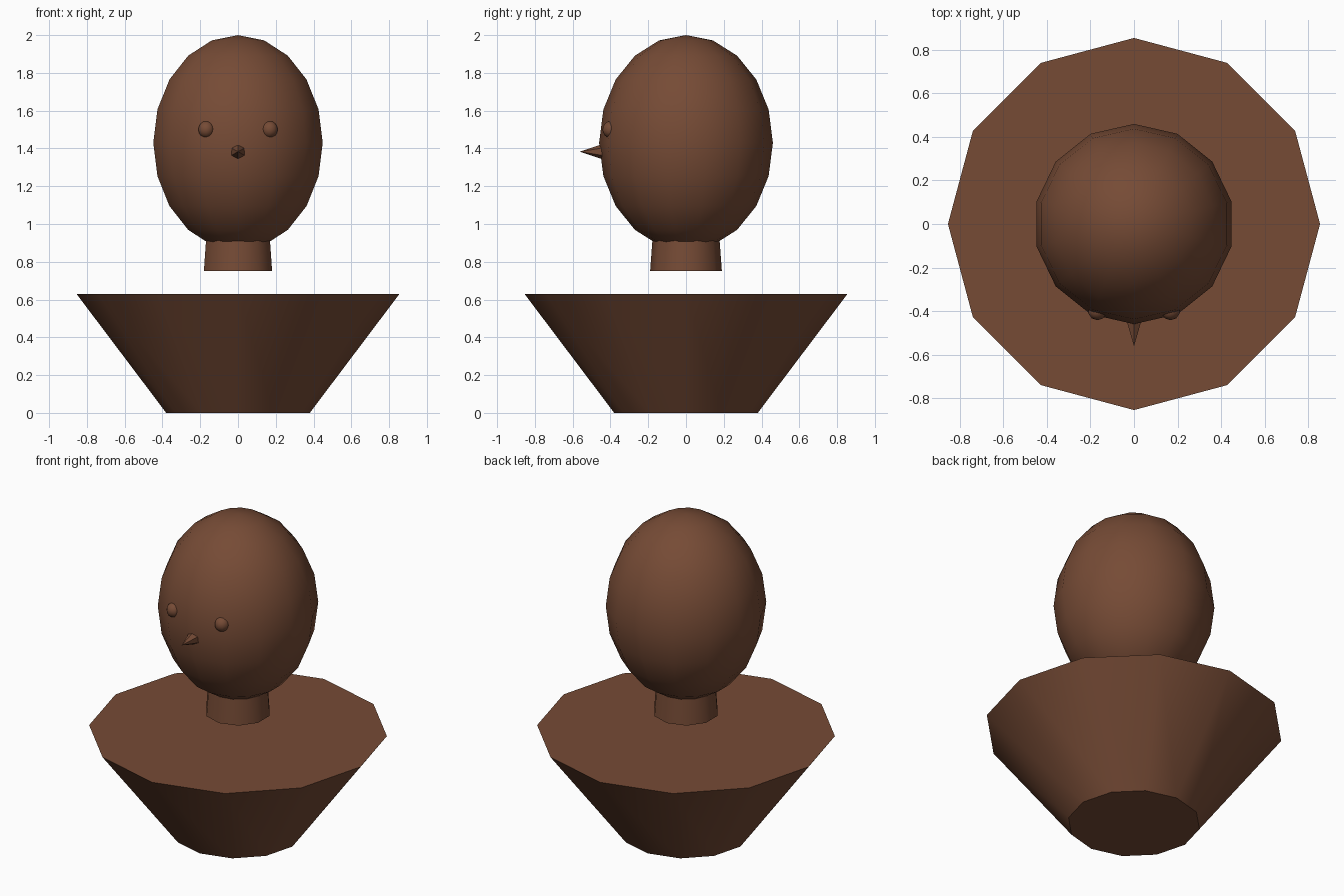
import bpy, math

if "Cube" in bpy.data.objects:
    bpy.data.objects.remove(bpy.data.objects["Cube"])

brown = bpy.data.materials.new("dark brown")
brown.diffuse_color = (0.18, 0.07, 0.036, 1)
brown.use_nodes = True
brown.node_tree.nodes["Principled BSDF"].inputs["Base Color"].default_value = brown.diffuse_color


def finish(name, angle):
    ob = bpy.context.object
    ob.name = name
    ob.data.materials.append(brown)
    bpy.ops.object.transform_apply(location=False, rotation=True, scale=True)
    bpy.ops.object.shade_smooth_by_angle(angle=math.radians(angle))
    return ob


def cone(name, sides, r1, r2, depth, loc, rot=(0, 0, 0), angle=40):
    bpy.ops.mesh.primitive_cone_add(vertices=sides, radius1=r1, radius2=r2,
                                    depth=depth, location=loc, rotation=rot)
    return finish(name, angle)


def ball(name, segments, rings, loc, scale):
    bpy.ops.mesh.primitive_uv_sphere_add(segments=segments, ring_count=rings,
                                         radius=1, location=loc)
    bpy.context.object.scale = scale
    return finish(name, 60)


# Flared shoulder block
cone("bust", 12, 0.38, 0.855, 0.63, (0, 0, 0.315))

# Neck, its top hidden inside the head
cone("neck", 10, 0.19, 0.17, 0.27, (0, 0, 0.885))

# Egg-shaped head
ball("head", 14, 10, (0, 0, 1.43), (0.46, 0.46, 0.57))

# Eyes, half sunk into the head
for side, s in (("left", -1), ("right", 1)):
    ball(side + "_eye", 10, 8, (s * 0.168, -0.398, 1.5), (0.044, 0.044, 0.045))

# Pointed nose facing the front
cone("nose", 6, 0.05, 0, 0.15, (0, -0.487, 1.383), (math.pi / 2, 0, 0), 40)
